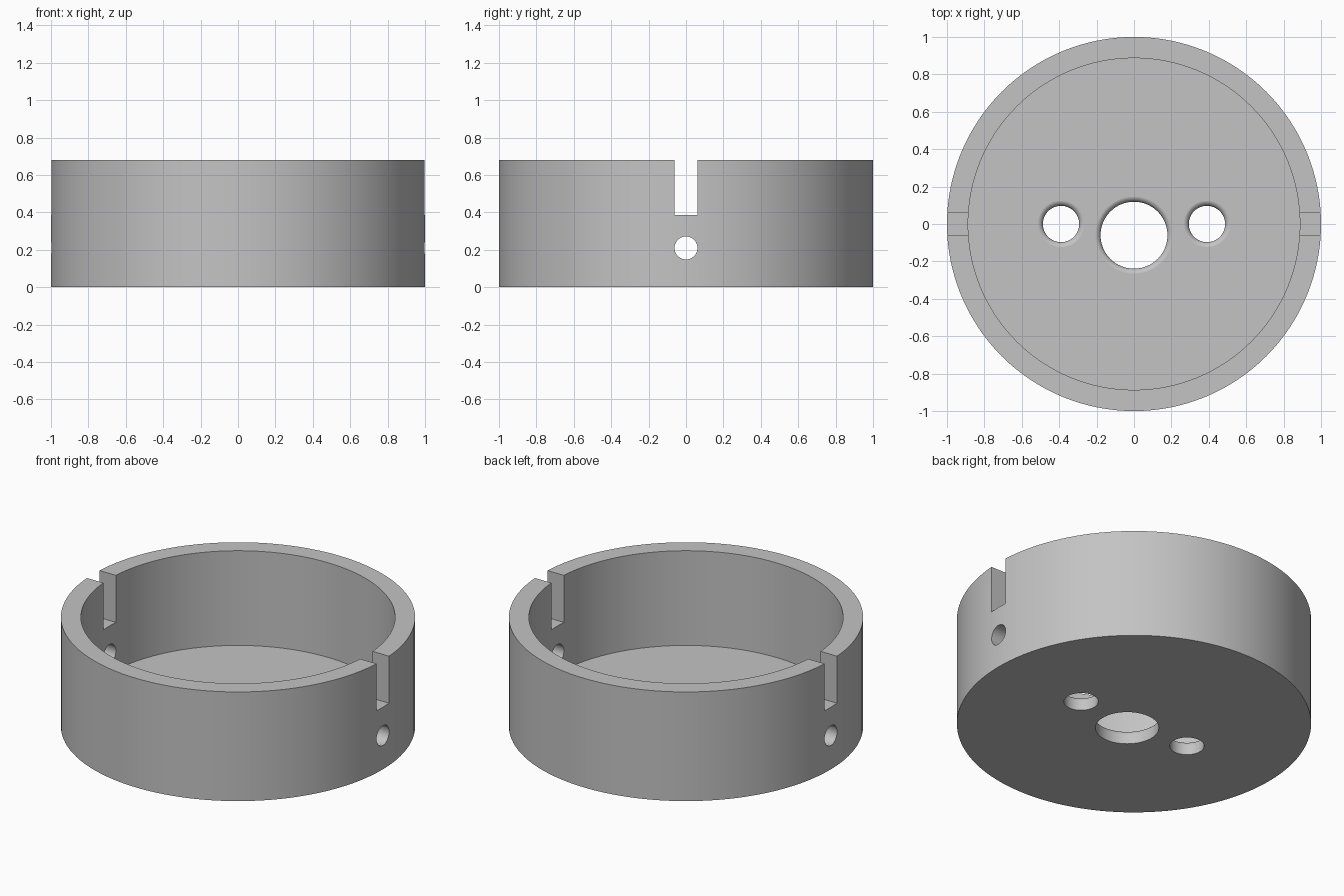
import bpy, bmesh
from math import sin, cos, pi, radians
from mathutils import Matrix

if "Cube" in bpy.data.objects:
    bpy.data.objects.remove(bpy.data.objects["Cube"], do_unlink=True)

HEIGHT, FLOOR, INNER = 0.68, 0.09, 0.887
FILLET = 0.032

grey = bpy.data.materials.new("plain grey")
grey.use_nodes = True
colour = (0.55, 0.55, 0.55, 1)
grey.diffuse_color = colour
grey.node_tree.nodes["Principled BSDF"].inputs["Base Color"].default_value = colour


def lathe(name, profile, segments, matrix=Matrix()):
    """Turn (radius, z) points round the z axis and cap both ends."""
    bm = bmesh.new()
    rings = [[bm.verts.new((r * cos(2 * pi * i / segments), r * sin(2 * pi * i / segments), z))
              for i in range(segments)] for r, z in profile]
    for low, high in zip(rings, rings[1:]):
        for i in range(segments):
            j = (i + 1) % segments
            bm.faces.new((low[i], low[j], high[j], high[i]))
    bm.faces.new(rings[0])
    bm.faces.new(rings[-1])
    bm.transform(matrix)
    bmesh.ops.recalc_face_normals(bm, faces=bm.faces)
    mesh = bpy.data.meshes.new(name)
    bm.to_mesh(mesh)
    bm.free()
    mesh.materials.append(grey)
    obj = bpy.data.objects.new(name, mesh)
    bpy.context.collection.objects.link(obj)
    return obj


def floor_hole(name, x, y, radius):
    """Cutter whose upper end flares, leaving a rounded edge on the floor."""
    top = FLOOR + 0.0005
    arc = [(radius + FILLET * (1 - cos(a)), top - FILLET * (1 - sin(a)))
           for a in (pi / 2 * k / 8 for k in range(9))]
    profile = [(radius, -0.1)] + arc + [(radius + FILLET, top + 0.05)]
    return lathe(name, profile, 64, Matrix.Translation((x, y, 0)))


# Open cup: outer wall, rim, inner wall and floor
cup = lathe("cup", [(1, 0), (1, HEIGHT), (INNER, HEIGHT), (INNER, FLOOR)], 128)

# Floor holes
cutters = [floor_hole("centre_hole_cutter", 0, -0.06, 0.179)]
for side, x in (("left", 0.39), ("right", -0.39)):
    cutters.append(floor_hole(side + "_hole_cutter", x, 0, 0.097))

# Cross hole through both side walls
cutters.append(lathe("cross_hole_cutter", [(0.0615, -1.2), (0.0615, 1.2)], 48,
                     Matrix.Translation((0, 0, 0.21)) @ Matrix.Rotation(pi / 2, 4, 'Y')))

# Slot down from the rim on both sides
SLOT = 0.387
bpy.ops.mesh.primitive_cube_add(size=1, location=(0, 0, SLOT + 0.25))
slot = bpy.context.object
slot.name = "slot_cutter"
slot.scale = (2.4, 0.123, 0.5)
slot.data.materials.append(grey)
cutters.append(slot)

# Cut everything out of the cup
bpy.ops.object.select_all(action='DESELECT')
bpy.context.view_layer.objects.active = cup
cup.select_set(True)
for cutter in cutters:
    cutter.hide_render = True
    mod = cup.modifiers.new(cutter.name, 'BOOLEAN')
    mod.operation = 'DIFFERENCE'
    mod.solver = 'EXACT'
    mod.object = cutter
    bpy.ops.object.modifier_apply(modifier=mod.name)
for cutter in cutters:
    bpy.data.objects.remove(cutter, do_unlink=True)

# Smooth walls, flat floor, rim and base
bpy.ops.object.shade_smooth_by_angle(angle=radians(30))
for face in cup.data.polygons:
    if abs(face.normal.z) > 0.999:
        face.use_smooth = False
